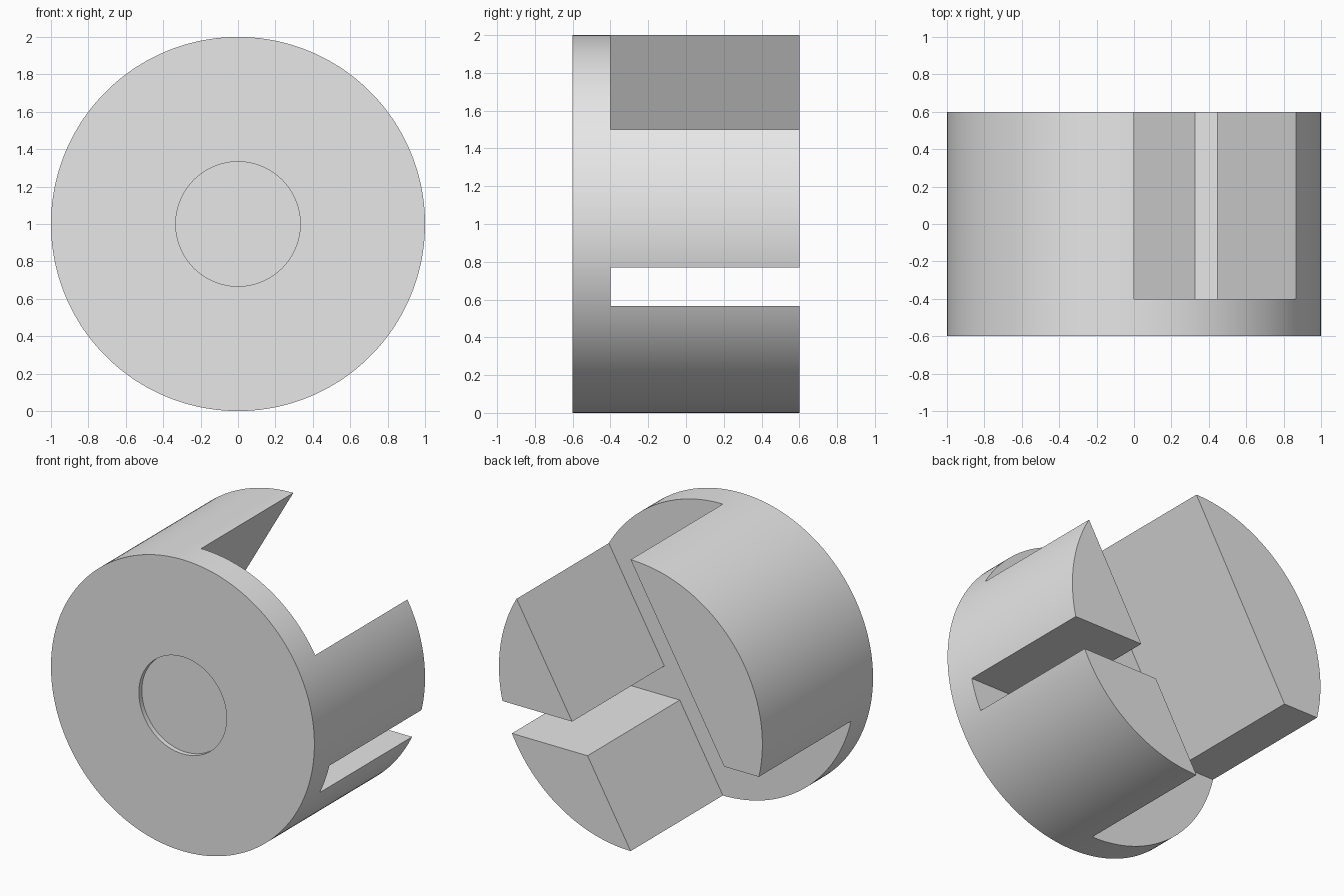
import bpy
import bmesh
from math import sin, cos, pi, radians

if "Cube" in bpy.data.objects:
    bpy.data.objects.remove(bpy.data.objects["Cube"], do_unlink=True)

CENTRE_Z = 1.0
SEGMENTS = 192
FRONT, BACK, PLATE_BACK = -0.6, 0.6, -0.4

grey = bpy.data.materials.new("plain grey")
grey.use_nodes = True
grey.diffuse_color = (0.8, 0.8, 0.8, 1)
grey.node_tree.nodes["Principled BSDF"].inputs["Base Color"].default_value = (0.8, 0.8, 0.8, 1)


def prism(name, outline, y0, y1):
    """Extrude an (x, z) outline along y."""
    bm = bmesh.new()
    face = bm.faces.new([bm.verts.new((x, y0, z)) for x, z in outline])
    side = bmesh.ops.extrude_face_region(bm, geom=[face])
    moved = [v for v in side["geom"] if isinstance(v, bmesh.types.BMVert)]
    bmesh.ops.translate(bm, verts=moved, vec=(0, y1 - y0, 0))
    bmesh.ops.recalc_face_normals(bm, faces=bm.faces)
    mesh = bpy.data.meshes.new(name)
    bm.to_mesh(mesh)
    bm.free()
    mesh.materials.append(grey)
    obj = bpy.data.objects.new(name, mesh)
    bpy.context.collection.objects.link(obj)
    return obj


def circle(radius, count):
    step = 2 * pi / count
    return [(radius * cos((i + 0.5) * step), CENTRE_Z + radius * sin((i + 0.5) * step))
            for i in range(count)]


# Solid drum: front plate and the jaws behind it
body = prism("slotted_hub", circle(1.0, SEGMENTS), FRONT, BACK)

# Wide diagonal channel, tilted 60 degrees, one radius wide
c, s = cos(radians(60)), sin(radians(60))
channel = [(u * c - v * s, CENTRE_Z + u * s + v * c)
           for u, v in ((-1.5, -0.5), (1.5, -0.5), (1.5, 0.5), (-1.5, 0.5))]

# Narrow level slot, widened at its left end to clear the rim
slot = [(-1.2, 0.77), (-1.2, 0.3), (-0.6, 0.3), (-0.6, 0.567), (1.2, 0.567), (1.2, 0.77)]

cutters = [
    prism("channel_cutter", channel, PLATE_BACK, BACK + 0.2),
    prism("slot_cutter", slot, PLATE_BACK, BACK + 0.2),
    prism("recess_cutter", circle(0.333, 96), FRONT - 0.1, FRONT + 0.033),
]

bpy.ops.object.select_all(action="DESELECT")
bpy.context.view_layer.objects.active = body
body.select_set(True)
for cutter in cutters:
    cutter.hide_render = True
    cut = body.modifiers.new(cutter.name, "BOOLEAN")
    cut.operation = "DIFFERENCE"
    cut.solver = "EXACT"
    cut.object = cutter
    bpy.ops.object.modifier_apply(modifier=cut.name)
    bpy.data.objects.remove(cutter, do_unlink=True)

bpy.ops.object.shade_smooth_by_angle(angle=radians(25))
